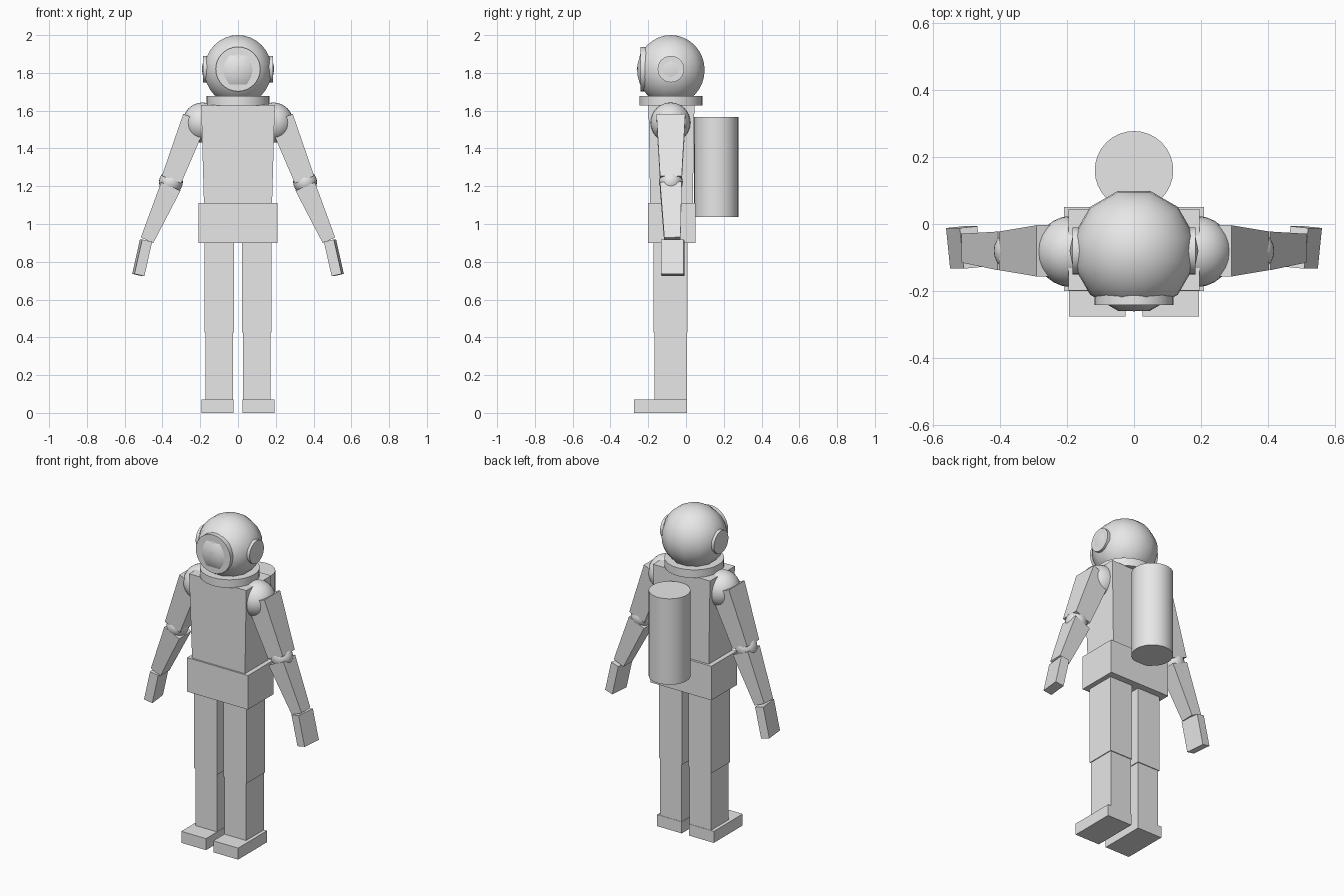
import bpy, bmesh, math
from mathutils import Vector, Matrix

if "Cube" in bpy.data.objects:
    bpy.data.objects.remove(bpy.data.objects["Cube"])

suit = bpy.data.materials.new("suit_grey")
suit.diffuse_color = (0.8, 0.8, 0.8, 1)
suit.use_nodes = True
suit.node_tree.nodes["Principled BSDF"].inputs["Base Color"].default_value = suit.diffuse_color
CY = -0.08  # body centre line in y


def finish(name, bm, smooth=False):
    bmesh.ops.recalc_face_normals(bm, faces=bm.faces)
    me = bpy.data.meshes.new(name)
    bm.to_mesh(me)
    bm.free()
    ob = bpy.data.objects.new(name, me)
    bpy.context.collection.objects.link(ob)
    me.materials.append(suit)
    if smooth:
        bpy.ops.object.select_all(action='DESELECT')
        ob.select_set(True)
        bpy.context.view_layer.objects.active = ob
        bpy.ops.object.shade_smooth_by_angle(angle=math.radians(40))
    return ob


def limb(name, a, b, size_a, size_b, yaw=0.0):
    """Tapered box from a to b; sizes are (across, depth in y)."""
    a, b = Vector(a), Vector(b)
    d = (b - a).normalized()
    u = Vector((0, 1, 0)).cross(d).normalized()
    v = d.cross(u)
    rot = Matrix.Rotation(yaw, 3, 'Z')
    u, v = rot @ u, rot @ v
    bm = bmesh.new()
    rings = []
    for p, (w, h) in ((a, size_a), (b, size_b)):
        rings.append([bm.verts.new(p + u * w * i / 2 + v * h * j / 2)
                      for i, j in ((-1, -1), (1, -1), (1, 1), (-1, 1))])
    lo, hi = rings
    bm.faces.new(lo)
    bm.faces.new(hi)
    for k in range(4):
        n = (k + 1) % 4
        bm.faces.new((lo[k], lo[n], hi[n], hi[k]))
    return finish(name, bm)


def box(name, x, y, z):
    cx, cy = sum(x) / 2, sum(y) / 2
    s = (x[1] - x[0], y[1] - y[0])
    return limb(name, (cx, cy, z[0]), (cx, cy, z[1]), s, s)


def ball(name, c, r, seg=24, rings=16, turn=0.0):
    bm = bmesh.new()
    bmesh.ops.create_uvsphere(bm, u_segments=seg, v_segments=rings, radius=r,
                              matrix=Matrix.Translation(c) @ Matrix.Rotation(turn, 4, 'Z'))
    return finish(name, bm, True)


def drum(name, a, b, r1, r2=None, seg=32):
    """Cylinder or cone from a to b."""
    a, b = Vector(a), Vector(b)
    m = Matrix.Translation((a + b) / 2) @ (b - a).to_track_quat('Z', 'Y').to_matrix().to_4x4()
    bm = bmesh.new()
    bmesh.ops.create_cone(bm, cap_ends=True, segments=seg, radius1=r1,
                          radius2=r1 if r2 is None else r2, depth=(b - a).length, matrix=m)
    bmesh.ops.remove_doubles(bm, verts=bm.verts, dist=1e-5)
    return finish(name, bm, True)


# Helmet, collar and front window
ball("helmet", (0, CY, 1.815), 0.185, 12, 16, math.radians(15))
drum("collar", (0, CY, 1.627), (0, CY, 1.677), 0.167)
drum("front_window_rim", (0, -0.205, 1.82), (0, -0.242, 1.82), 0.118)
drum("front_window_glass", (0, -0.24, 1.82), (0, -0.261, 1.82), 0.09, 0, 6)

# Trunk and air tank
limb("torso", (0, -0.077, 1.10), (0, -0.077, 1.63), (0.36, 0.225), (0.39, 0.243))
box("pelvis", (-0.208, 0.208), (-0.2, 0.05), (0.90, 1.11))
drum("air_tank", (0, 0.16, 1.037), (0, 0.16, 1.567), 0.117)

for side, s in (("left", -1), ("right", 1)):
    # Side windows
    drum(side + "_window_rim", (s * 0.16, CY, 1.82), (s * 0.184, CY, 1.82), 0.07)
    drum(side + "_window_glass", (s * 0.183, CY, 1.82), (s * 0.192, CY, 1.82), 0.05, 0, 6)
    # Arms
    ball(side + "_shoulder", (s * 0.187, -0.082, 1.537), 0.106)
    limb(side + "_upper_arm", (s * 0.227, CY, 1.558), (s * 0.352, CY, 1.235),
         (0.135, 0.153), (0.109, 0.115))
    ball(side + "_elbow", (s * 0.355, CY, 1.222), 0.063)
    limb(side + "_forearm", (s * 0.355, CY, 1.20), (s * 0.481, -0.072, 0.915),
         (0.112, 0.115), (0.072, 0.086))
    limb(side + "_hand", (s * 0.487, -0.07, 0.912), (s * 0.528, -0.07, 0.73),
         (0.054, 0.122), (0.054, 0.122), -s * 0.1)
    # Legs and feet
    x = lambda p, q: tuple(sorted((s * p, s * q)))
    box(side + "_thigh", x(0.022, 0.178), (-0.173, 0.009), (0.425, 0.92))
    box(side + "_shin", x(0.027, 0.173), (-0.168, 0.004), (0.05, 0.43))
    box(side + "_foot", x(0.025, 0.194), (-0.276, 0.006), (0, 0.071))
